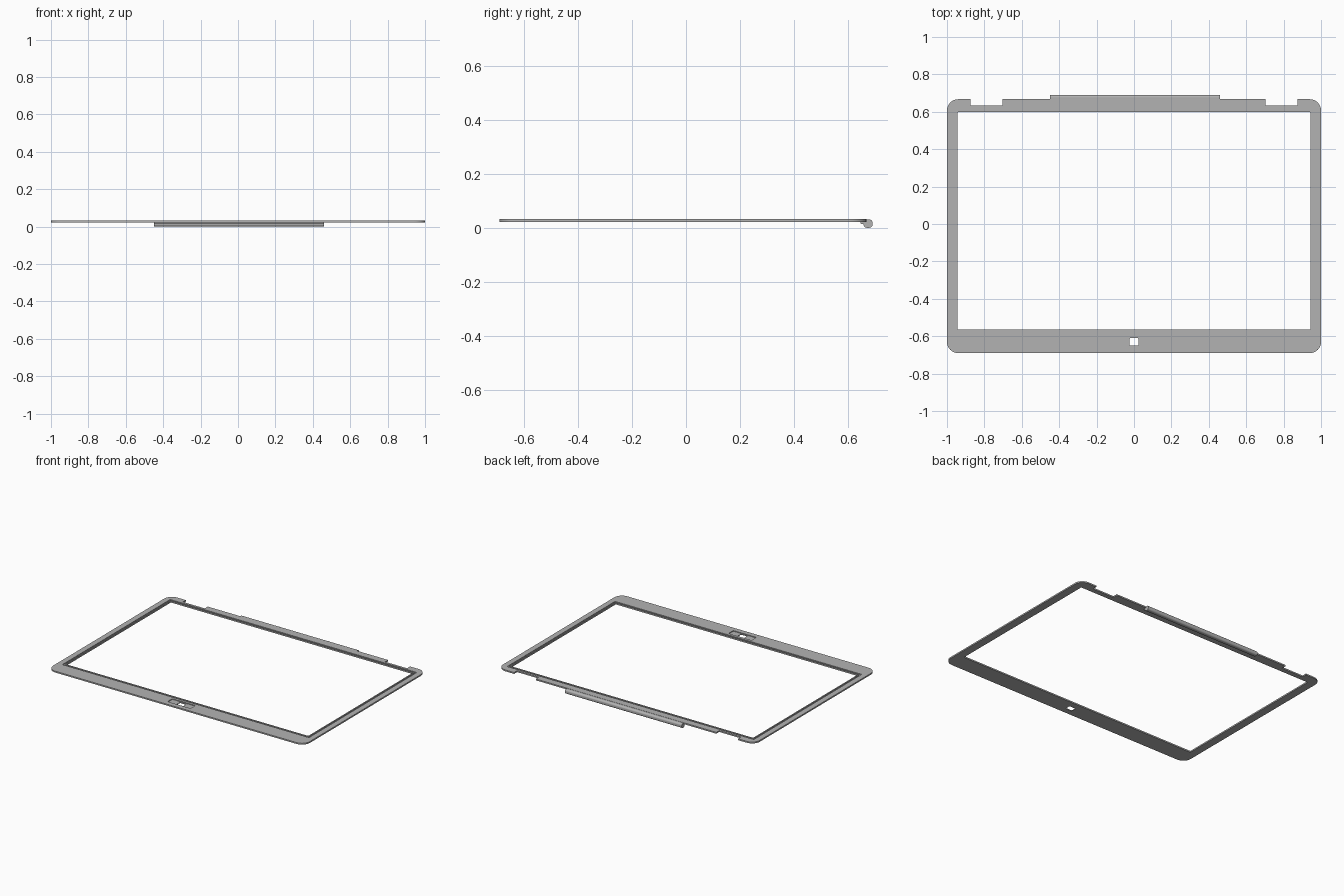
import bpy, math
from mathutils import Vector

cube = bpy.data.objects.get("Cube")
if cube:
    bpy.data.objects.remove(cube)

grey = bpy.data.materials.new("mid_grey")
grey.use_nodes = True
grey.diffuse_color = (0.45, 0.45, 0.45, 1)
grey.node_tree.nodes["Principled BSDF"].inputs["Base Color"].default_value = (0.45, 0.45, 0.45, 1)


def rounded(corners, steps=8):
    """Round the right-angled corners given as (x, y, radius)."""
    out = []
    for i, (x, y, r) in enumerate(corners):
        p = Vector((x, y))
        if r == 0:
            out.append(p)
            continue
        a = (Vector(corners[i - 1][:2]) - p).normalized()
        b = (Vector(corners[(i + 1) % len(corners)][:2]) - p).normalized()
        c = p + (a + b) * r
        for k in range(steps + 1):
            t = math.pi / 2 * k / steps
            out.append(c - (b * math.cos(t) + a * math.sin(t)) * r)
    return out


def rect(x0, x1, y0, y1, r):
    return rounded([(x0, y0, r), (x1, y0, r), (x1, y1, r), (x0, y1, r)])


def slab(name, loops, low, high, rotation=(0, 0, 0), offset=(0, 0, 0)):
    """Filled outline with holes, extruded from low to high."""
    curve = bpy.data.curves.new(name, "CURVE")
    curve.dimensions = "2D"
    curve.fill_mode = "BOTH"
    curve.extrude = (high - low) / 2
    for loop in loops:
        s = curve.splines.new("POLY")
        s.points.add(len(loop) - 1)
        for pt, v in zip(s.points, loop):
            pt.co = (v.x, v.y, 0, 1)
        s.use_cyclic_u = True
    ob = bpy.data.objects.new(name, curve)
    bpy.context.collection.objects.link(ob)
    middle = (high + low) / 2
    ob.rotation_euler = rotation
    ob.location = (middle, 0, 0) if rotation[0] else (0, 0, middle)
    bpy.ops.object.select_all(action="DESELECT")
    ob.select_set(True)
    bpy.context.view_layer.objects.active = ob
    bpy.ops.object.convert(target="MESH")
    ob = bpy.context.object
    ob.data.materials.clear()
    ob.data.materials.append(grey)
    bpy.ops.object.shade_smooth_by_angle(angle=math.radians(30))
    return ob


# Outer outline with two hinge notches in the rear edge
half = [(1, -0.69, 0.06), (1, 0.667, 0.06), (0.873, 0.667, 0),
        (0.873, 0.634, 0), (0.703, 0.634, 0), (0.703, 0.667, 0)]
outline = rounded(half + [(-x, y, r) for x, y, r in reversed(half)])


def opening(grow):
    return rect(-0.943 - grow, 0.943 + grow, -0.565 - grow, 0.6 + grow, 0.005)


lens_hole = rect(-0.025, 0.025, -0.65, -0.61, 0.008)
lens_pocket = rect(-0.09, 0.09, -0.655, -0.602, 0.008)

# Face sheet, raised border and inner lip, leaving a groove around the opening
slab("face_sheet", [outline, opening(0), lens_hole], 0.022, 0.027)
slab("raised_border", [outline, opening(0.018), lens_pocket], 0.027, 0.032)
slab("inner_lip", [opening(0.008), opening(0)], 0.027, 0.032)

# Hinge cover along the rear edge, and the ledge joining it to the frame
side = (math.pi / 2, 0, math.pi / 2)
slab("hinge_cover", [rect(0.657, 0.69, 0, 0.031, 0.012)], -0.45, 0.46, side)
slab("hinge_ledge", [rect(0.646, 0.665, 0.014, 0.024, 0.003)], -0.45, 0.46, side)
